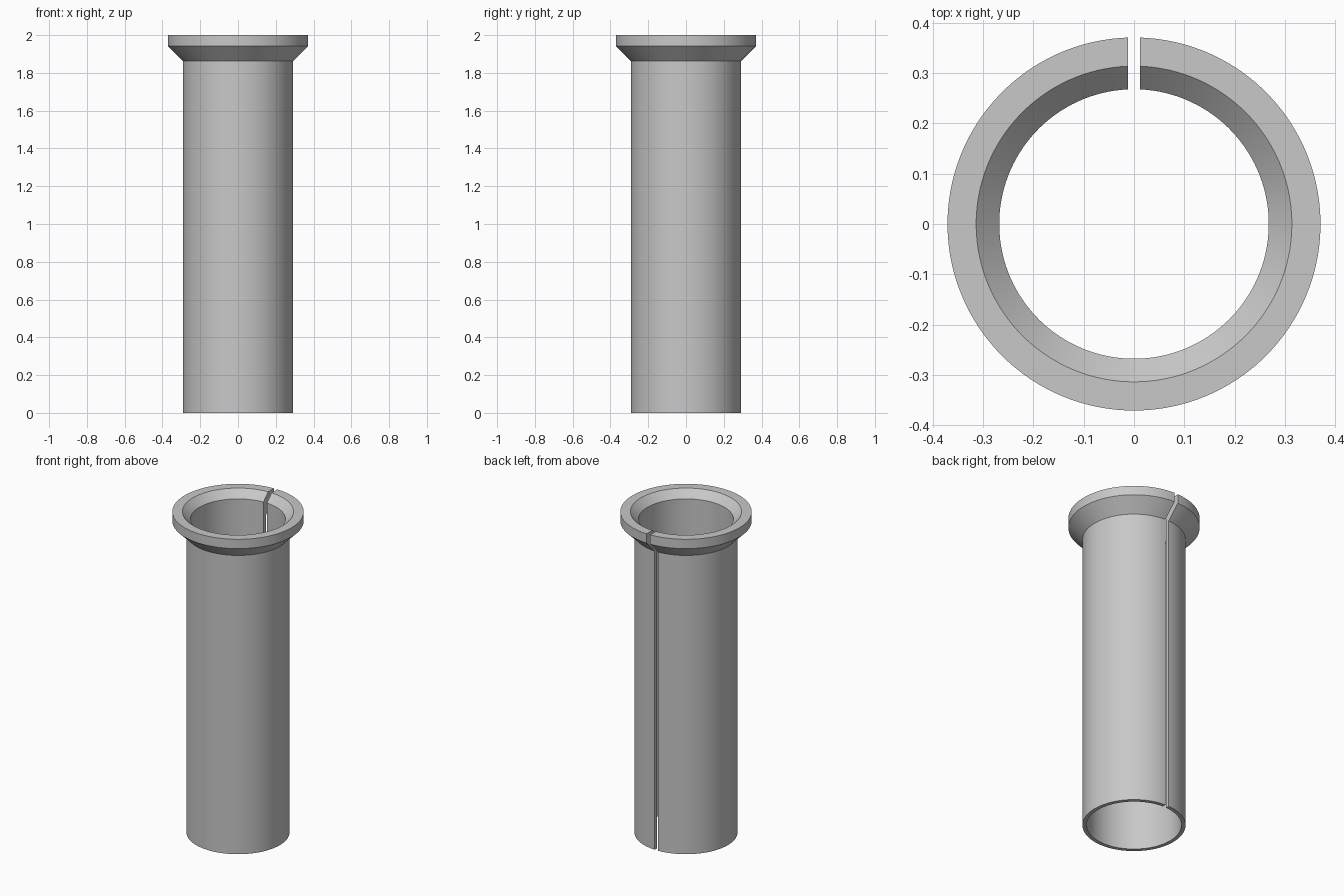
import bpy, bmesh, math

default = bpy.data.objects.get("Cube")
if default:
    bpy.data.objects.remove(default, do_unlink=True)

SEGMENTS = 128
HALF_SLIT = 0.012

# Closed wall section as (radius, height): tube, flared collar, inner chamfer
SECTION = [(0.268, 0), (0.291, 0), (0.291, 1.862), (0.371, 1.942),
           (0.371, 2), (0.314, 2), (0.268, 1.954)]

grey = bpy.data.materials.new("plain grey")
grey.use_nodes = True
colour = (0.58, 0.58, 0.58, 1)
grey.diffuse_color = colour
grey.node_tree.nodes["Principled BSDF"].inputs["Base Color"].default_value = colour


def ring_point(radius, fraction):
    """Sweep around the axis, leaving a parallel-sided slit at the back."""
    gap = math.asin(HALF_SLIT / radius)
    angle = math.pi / 2 + gap + fraction * (2 * math.pi - 2 * gap)
    return radius * math.cos(angle), radius * math.sin(angle)


# Split flanged sleeve
bm = bmesh.new()
rings = [[bm.verts.new((*ring_point(r, i / SEGMENTS), z)) for r, z in SECTION]
         for i in range(SEGMENTS + 1)]
count = len(SECTION)
for a, b in zip(rings, rings[1:]):
    for j in range(count):
        k = (j + 1) % count
        bm.faces.new((a[j], b[j], b[k], a[k]))

# Slit walls
bm.faces.new(rings[0])
bm.faces.new(rings[-1])
bmesh.ops.recalc_face_normals(bm, faces=bm.faces)

mesh = bpy.data.meshes.new("split_flanged_sleeve")
bm.to_mesh(mesh)
bm.free()
mesh.materials.append(grey)
sleeve = bpy.data.objects.new("split_flanged_sleeve", mesh)
bpy.context.collection.objects.link(sleeve)

# Smooth round walls with crisp rims
bpy.ops.object.select_all(action="DESELECT")
sleeve.select_set(True)
bpy.context.view_layer.objects.active = sleeve
bpy.ops.object.shade_smooth_by_angle(angle=math.radians(30))
